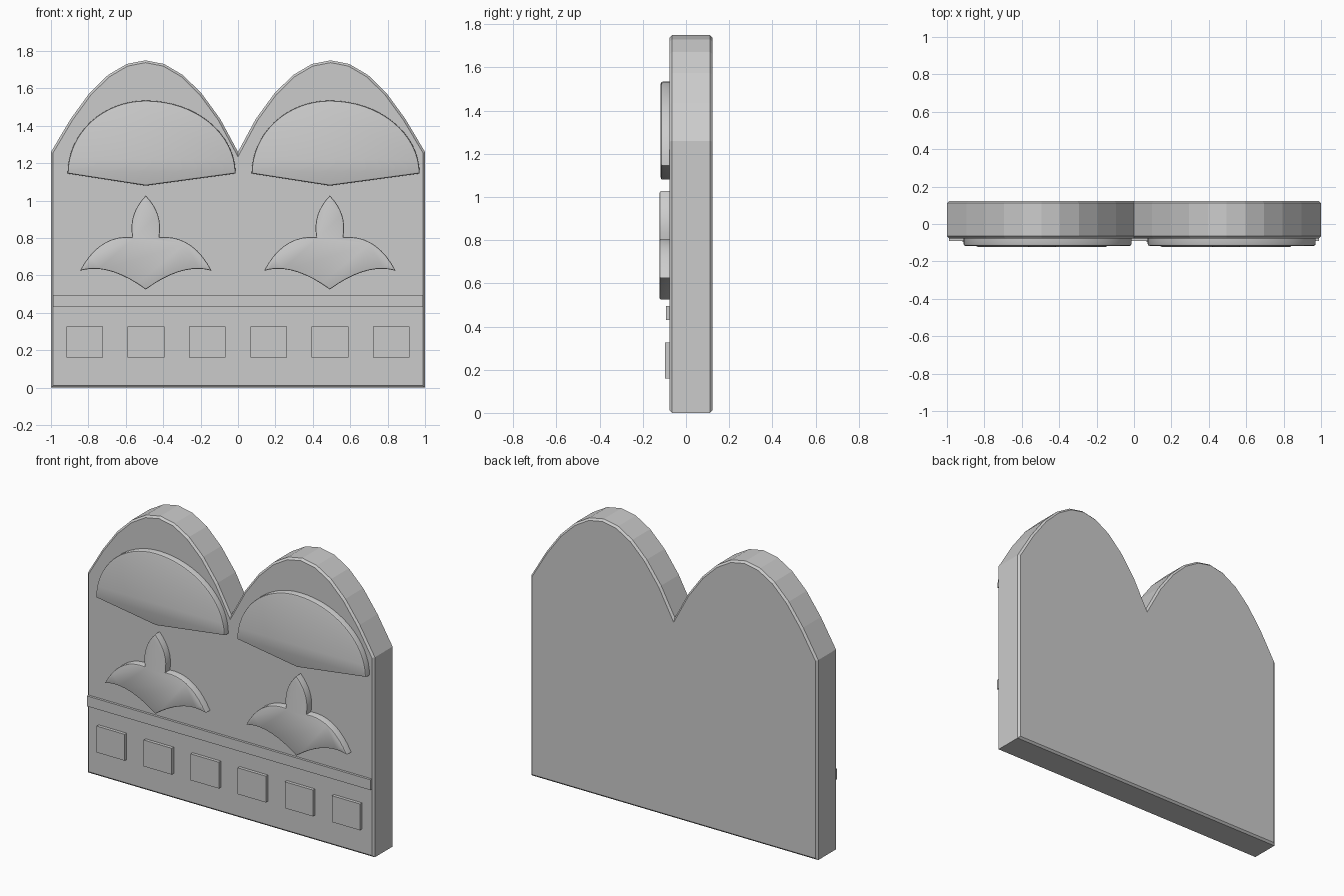
import bpy, bmesh, math

if "Cube" in bpy.data.objects:
    bpy.data.objects.remove(bpy.data.objects["Cube"])


def plate(name, pts, y0, y1, bevel=0.0, back_bevel=False, smooth=False, segments=1):
    """Extrude an (x, z) outline from y0 (front) to y1 (back), bevelling the rims."""
    bm = bmesh.new()
    front = [bm.verts.new((x, y0, z)) for x, z in pts]
    back = [bm.verts.new((x, y1, z)) for x, z in pts]
    f = bm.faces.new(front)
    b = bm.faces.new(back[::-1])
    n = len(pts)
    for i in range(n):
        j = (i + 1) % n
        bm.faces.new((front[j], front[i], back[i], back[j]))
    bmesh.ops.recalc_face_normals(bm, faces=bm.faces[:])
    if bevel:
        rim = list(f.edges) + (list(b.edges) if back_bevel else [])
        bmesh.ops.bevel(bm, geom=rim, offset=bevel, offset_type='OFFSET',
                        segments=segments, profile=0.5, affect='EDGES',
                        clamp_overlap=False)
    me = bpy.data.meshes.new(name)
    bm.to_mesh(me)
    bm.free()
    ob = bpy.data.objects.new(name, me)
    bpy.context.collection.objects.link(ob)
    if smooth:
        bpy.ops.object.select_all(action='DESELECT')
        ob.select_set(True)
        bpy.context.view_layer.objects.active = ob
        bpy.ops.object.shade_smooth_by_angle(angle=math.radians(30))
    return ob


def bezier(a, c, b, n):
    """Quadratic curve from a to b, leaving out the end point."""
    return [tuple((1 - t) ** 2 * a[k] + 2 * t * (1 - t) * c[k] + t * t * b[k] for k in (0, 1))
            for t in (i / n for i in range(n))]


def rect(x0, x1, z0, z1):
    return [(x0, z0), (x1, z0), (x1, z1), (x0, z1)]


FACE = -0.077   # front face of the slab
EMBED = -0.06   # ornaments sink slightly into it

# Slab with twin arched top
outline = [(1, 0), (1, 1.26)]
for cx in (0.495, -0.495):
    w = 0.505 if cx > 0 else 0.495
    for k in range(4, -5, -1):
        outline.append((cx + k * 0.1, 1.75 - 0.49 * (k / 5) ** 2))
    outline.append((0, 1.26) if cx > 0 else (-1, 1.26))
outline.append((-1, 0))
plate("slab", outline, FACE, 0.123, 0.012, back_bevel=True)

# Fan panel: two quarter ellipses over a shallow V
fan = [(0, 1.08)]
for i in range(33):
    a = math.pi * i / 32
    rx = 0.48 if i <= 16 else 0.418
    fan.append((rx * math.cos(a), 1.145 + 0.39 * math.sin(a)))

# Lily ornament: left half of the outline, then mirrored
half = bezier((0, 1.027), (-0.095, 0.93), (-0.072, 0.805), 8)
half += bezier((-0.072, 0.805), (-0.25, 0.82), (-0.352, 0.625), 9)
half += bezier((-0.352, 0.625), (-0.2, 0.67), (0, 0.525), 9)
lily = half + [(0, 0.525)] + [(-x, z) for x, z in reversed(half[1:])]

for side, cx in (("left", -0.493), ("right", 0.491)):
    plate("fan_panel_" + side, [(x + cx, z) for x, z in fan], -0.117, EMBED, 0.01,
          smooth=True, segments=2)
    plate("lily_" + side, [(x + cx, z) for x, z in lily], -0.123, EMBED, 0.007,
          smooth=True, segments=2)

# Horizontal band and row of square blocks
plate("band", rect(-0.99, 0.988, 0.43, 0.495), -0.092, EMBED)
for i in range(6):
    x = -0.82 + 0.328 * i
    plate(f"block_{i + 1}", rect(x - 0.098, x + 0.098, 0.16, 0.326), -0.097, EMBED)
